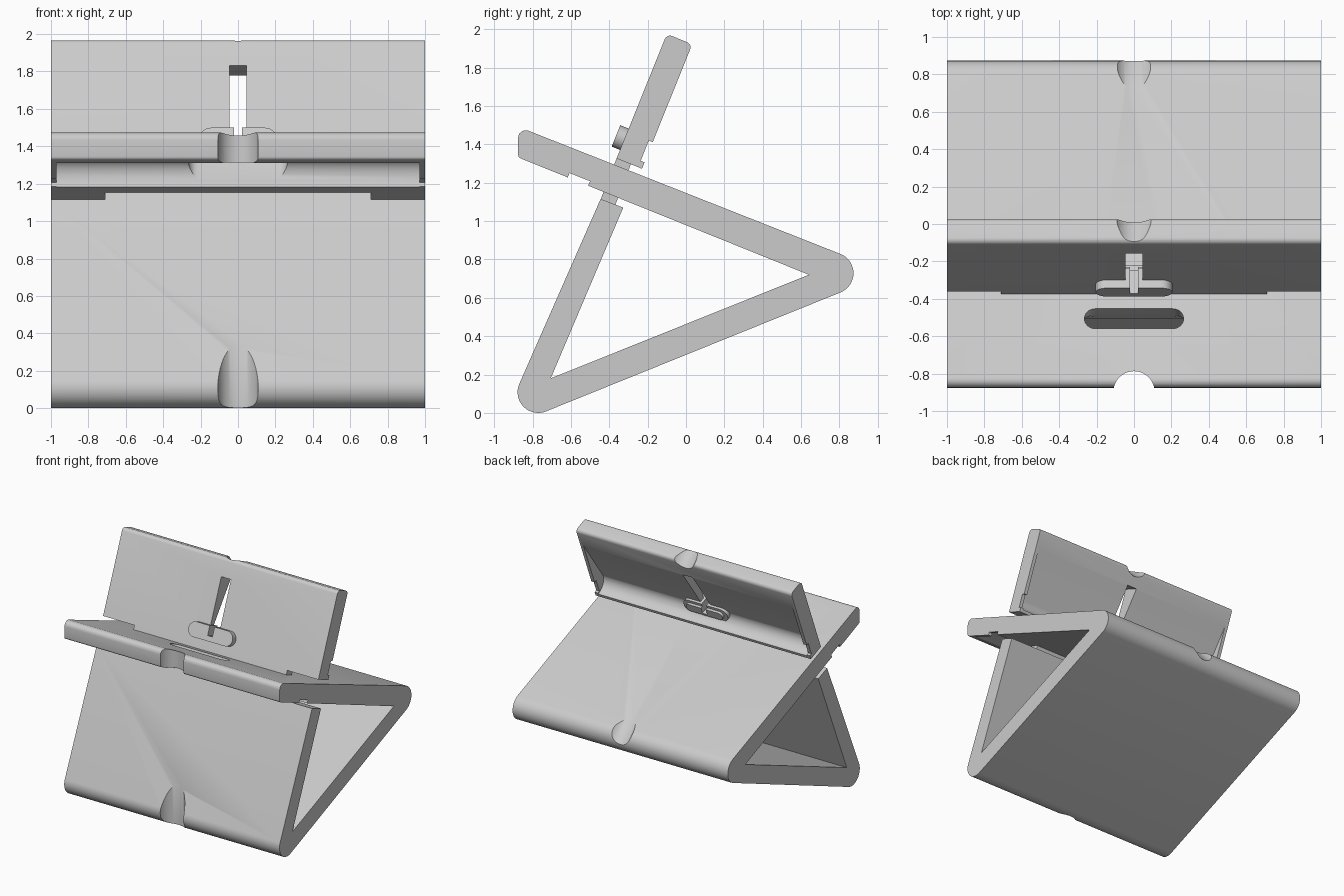
import bpy, bmesh
from math import sin, cos, pi, radians
from mathutils import Vector

if "Cube" in bpy.data.objects:
    bpy.data.objects.remove(bpy.data.objects["Cube"])

# single material
grey = bpy.data.materials.new("plain grey")
grey.use_nodes = True
grey.diffuse_color = (0.6, 0.6, 0.6, 1)
grey.node_tree.nodes["Principled BSDF"].inputs["Base Color"].default_value = (0.6, 0.6, 0.6, 1)

TILT = radians(22)
C, S = cos(TILT), sin(TILT)


def loft(name, ring_a, ring_b):
    """Closed solid between two matching rings of points."""
    bm = bmesh.new()
    a = [bm.verts.new(p) for p in ring_a]
    b = [bm.verts.new(p) for p in ring_b]
    bm.faces.new(a)
    bm.faces.new(b)
    for i in range(len(a)):
        j = (i + 1) % len(a)
        bm.faces.new((a[i], a[j], b[j], b[i]))
    bmesh.ops.recalc_face_normals(bm, faces=bm.faces)
    mesh = bpy.data.meshes.new(name)
    bm.to_mesh(mesh)
    bm.free()
    mesh.materials.append(grey)
    obj = bpy.data.objects.new(name, mesh)
    bpy.context.collection.objects.link(obj)
    return obj


def prism(name, profile, half):
    """Extrude a (y, z) profile across the width."""
    return loft(name, [(-half, y, z) for y, z in profile], [(half, y, z) for y, z in profile])


def arc(cy, cz, ry, rz, start, end, n=16):
    angles = [radians(start + (end - start) * i / n) for i in range(n + 1)]
    return [(cy + ry * cos(a), cz + rz * sin(a)) for a in angles]


def plate(s, d):
    """Raised plate: s up along it, d back from its front face."""
    return (-0.362 + S * s + C * d, 1.326 + C * s - S * d)


def shelf(u, d):
    """Upper panel: u back from its tip, d up from its underside."""
    return (-0.875 + C * u + S * d, 1.335 - S * u + C * d)


def mapped(frame, points):
    return [frame(*p) for p in points]


def box(frame, a0, a1, d0, d1, half):
    return prism("cutter", mapped(frame, [(a0, d0), (a1, d0), (a1, d1), (a0, d1)]), half)


def stadium(name, frame, centre, half_width, radius, d0, d1):
    right = arc(half_width - radius, centre, radius, radius, -90, 90)
    left = arc(radius - half_width, centre, radius, radius, 90, 270)
    rings = [[(x, *frame(s, d)) for x, s in right + left] for d in (d0, d1)]
    return loft(name, *rings)


def scoop(start, end, outward, radius=0.11):
    """Round finger cut whose deepest line runs from start to end."""
    out = Vector((0, *outward)).normalized()
    rings = []
    for y, z in (start, end):
        mid = Vector((0, y, z)) + out * radius
        rings.append([mid + radius * (Vector((cos(a), 0, 0)) + out * sin(a))
                      for a in (2 * pi * i / 48 for i in range(48))])
    return loft("cutter", *rings)


def carve(obj, cutters):
    for cutter in cutters:
        mod = obj.modifiers.new("cut", "BOOLEAN")
        mod.operation, mod.solver, mod.object = "DIFFERENCE", "EXACT", cutter
    graph = bpy.context.evaluated_depsgraph_get()
    obj.data = bpy.data.meshes.new_from_object(obj.evaluated_get(graph))
    obj.modifiers.clear()
    for cutter in cutters:
        bpy.data.objects.remove(cutter)


# folded stand: bottom panel, upper panel and front panel in one loop
outline = (arc(-0.77, 0.108, 0.108, 0.108, 157, 292)
           + arc(0.765, 0.728, 0.108, 0.108, -68, 68)
           + arc(-0.835, 1.433, 0.04, 0.04, 68, 180, 6)
           + arc(-0.855, 1.345, 0.02, 0.02, 180, 248, 4)
           + [(0.64, 0.72), (-0.705, 0.18), (-0.327, 1.07), (-0.445, 1.115)])
stand = prism("folded_stand", outline, 1)
shelf_recess = mapped(shelf, [(0.06, -0.05), (0.06, 0), (0.31, 0.12)]
                      + arc(0.31, 0, 0.09, 0.12, 85, 0, 10) + [(0.4, -0.05)])
carve(stand, [
    prism("cutter", shelf_recess, 0.97),
    box(shelf, 0.28, 0.395, -0.05, 0.022, 1.1),
    stadium("cutter", shelf, 0.338, 0.265, 0.057, 0.02, 0.25),
    scoop((-0.787, 1.1), (-0.787, 1.7), (-1, 0)),
    scoop((-0.787, -0.2), (-0.787, 0.6), (-1, 0)),
    scoop((0.52, 1.06), (1.02, 0.56), (1, 1)),
])

# raised plate with wedge-shaped hollow back and sliding slot
L, T, R = 0.7, 0.143, 0.03
plate_outline = mapped(plate, [(0, 0)]
                       + arc(L - R, R, R, R, -90, 0, 6)
                       + arc(L - R, T - R, R, R, 0, 90, 6) + [(0, T)])
raised = prism("raised_plate", plate_outline, 1)
plate_recess = mapped(plate, [(0.54, T + 0.05), (0.54, T), (0.12, 0.033)]
                      + arc(0.12, T, 0.095, 0.11, -95, -180, 10) + [(0.025, T + 0.05)])
carve(raised, [
    prism("cutter", plate_recess, 0.97),
    box(plate, 0.036, 0.15, T - 0.022, 0.3, 1.1),
    box(plate, 0.05, 0.547, -0.1, 0.3, 0.045),
    scoop((-0.33, 2.2), (0.3, 1.57), (1, 1)),
])

# thin hinge web joining front panel, upper panel and raised plate
web = [(-0.448, 1.105), plate(0.01, 0), plate(0.01, 0.08), (-0.372, 1.075)]
prism("hinge_web", web, 0.71)

# latch in the slot, with a thumb pad in front and a stepped pad behind
latch = stadium("latch_pad", plate, 0.108, 0.205, 0.06, -0.047, 0.065)
carve(latch, [box(plate, 0.09, 0.25, -0.1, 0.2, 0.022)])
back = stadium("latch_back_step", plate, 0.108, 0.17, 0.035, 0.06, 0.085)
carve(back, [box(plate, 0.09, 0.25, -0.1, 0.2, 0.022)])

# smooth the rounded edges and keep the rest sharp
bpy.ops.object.select_all(action="DESELECT")
for obj in (stand, raised, latch, back):
    obj.select_set(True)
bpy.context.view_layer.objects.active = stand
bpy.ops.object.shade_smooth_by_angle(angle=radians(30))
